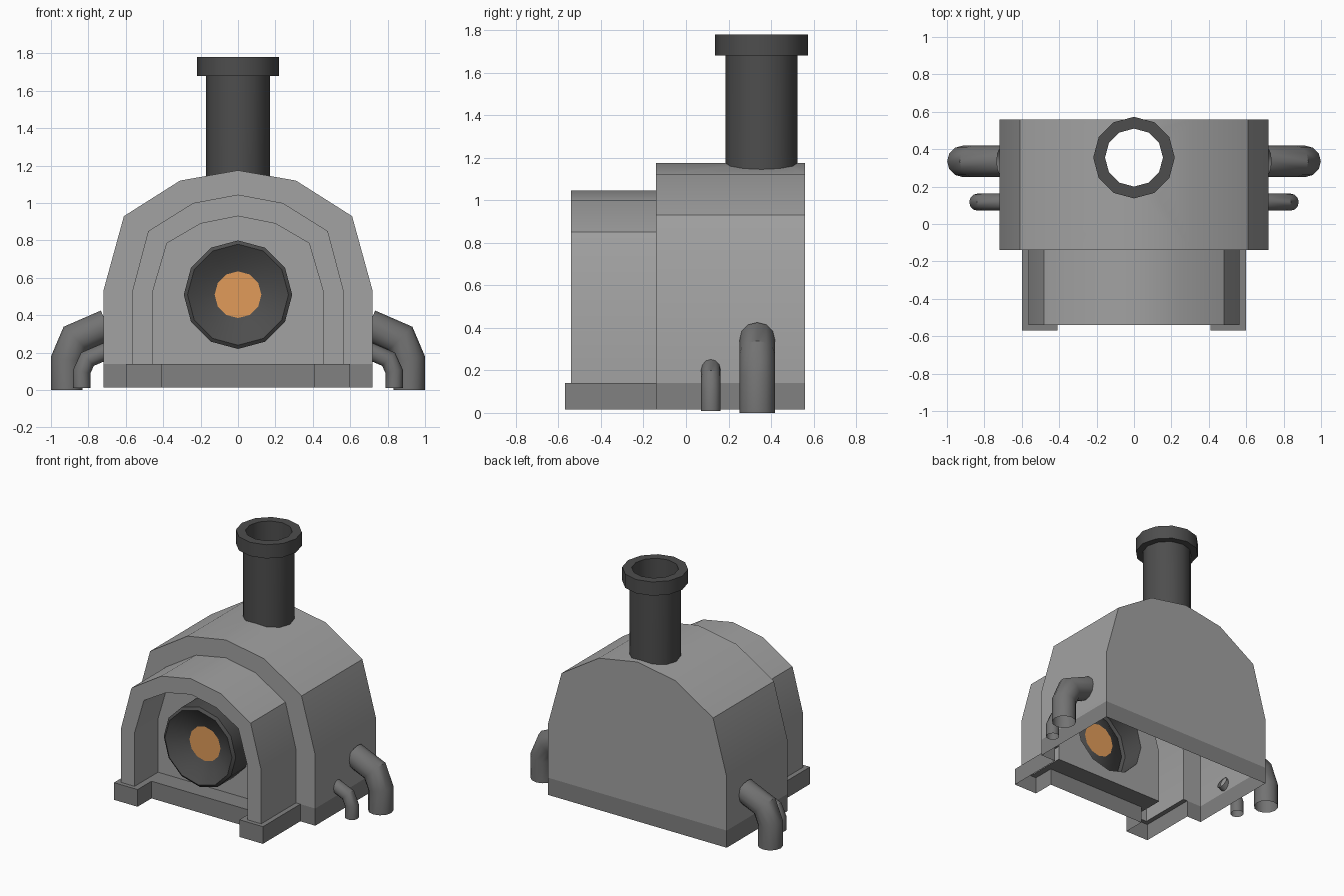
import bpy, math
from mathutils import Vector

if "Cube" in bpy.data.objects:
    bpy.data.objects.remove(bpy.data.objects["Cube"])


def material(name, rgb):
    m = bpy.data.materials.new(name)
    m.diffuse_color = (*rgb, 1)
    m.use_nodes = True
    m.node_tree.nodes["Principled BSDF"].inputs["Base Color"].default_value = m.diffuse_color
    return m


STONE = material("stone", (0.36, 0.36, 0.36))
BASE = material("base_stone", (0.22, 0.22, 0.22))
IRON = material("iron", (0.075, 0.075, 0.075))
PIPE = material("pipe_metal", (0.17, 0.17, 0.17))
GLOW = material("glow", (0.75, 0.33, 0.1))


def make(name, verts, faces, mat):
    """Mesh object with merged points, outward normals and sharp creases."""
    import bmesh
    me = bpy.data.meshes.new(name)
    me.from_pydata([tuple(v) for v in verts], [], faces)
    bm = bmesh.new()
    bm.from_mesh(me)
    bmesh.ops.remove_doubles(bm, verts=bm.verts, dist=0.0005)
    bmesh.ops.recalc_face_normals(bm, faces=bm.faces)
    bm.to_mesh(me)
    bm.free()
    ob = bpy.data.objects.new(name, me)
    bpy.context.collection.objects.link(ob)
    me.materials.append(mat)
    bpy.ops.object.select_all(action='DESELECT')
    ob.select_set(True)
    bpy.context.view_layer.objects.active = ob
    bpy.ops.object.shade_smooth_by_angle(angle=math.radians(35))
    return ob


def loft(rings, closed):
    """Quads between successive rings of equal length."""
    n = len(rings[0])
    verts = [p for r in rings for p in r]
    faces = []
    for k in range(len(rings) - 1):
        for i in range(n if closed else n - 1):
            j = (i + 1) % n
            faces.append((k * n + i, k * n + j, (k + 1) * n + j, (k + 1) * n + i))
    return verts, faces


def arch(half, y):
    """Full arch outline, right foot over the crown to the left foot."""
    full = half + [(-x, z) for x, z in reversed(half[:-1])]
    return [(x, y, z) for x, z in full]


N = 12
ANG = [2 * math.pi * i / N for i in range(N)]
BODY = [(0.72, 0.14), (0.72, 0.53), (0.61, 0.93), (0.31, 1.12), (0, 1.175)]
OUTER = [(0.565, 0.14), (0.565, 0.53), (0.48, 0.85), (0.24, 1.0), (0, 1.045)]
INNER = [(0.455, 0.14), (0.455, 0.53), (0.38, 0.785), (0.20, 0.89), (0, 0.93)]
FRONT, BACK, MOUTH, WALL = -0.14, 0.56, -0.54, -0.27
CHIM_Y, BORE = 0.355, 0.155
BURN_Z, BURN_R = 0.51, 0.29


def roof(x):
    return 1.175 - 0.055 / 0.31 * abs(x)


# Furnace shell: hollow body and back wall, roof open under the chimney
verts, faces = loft([arch(BODY, BACK), arch(BODY, FRONT), arch(OUTER, FRONT)], False)
faces = [f for f in faces if f[:2] not in ((3, 4), (4, 5))]
faces.append(tuple(range(9)))
for s in (1, -1):
    plan = [(0, FRONT), (0.31, FRONT), (0.31, BACK), (0, BACK)]
    plan += [(BORE * math.sin(math.pi * i / 6), CHIM_Y + BORE * math.cos(math.pi * i / 6))
             for i in range(7)]
    faces.append(tuple(range(len(verts), len(verts) + len(plan))))
    verts += [(s * x, y, roof(x)) for x, y in plan]
make("furnace_body", verts, faces, STONE)

# Front arch and the recess inside it
make("front_arch", *loft([arch(OUTER, FRONT), arch(OUTER, MOUTH),
                          arch(INNER, MOUTH), arch(INNER, WALL)], False), STONE)

# Recess wall with a round opening, as two halves
verts, faces = [], []
for s in (1, -1):
    half = [(0, 0.14)] + INNER
    half += [(BURN_R * math.sin(math.pi * i / 6), BURN_Z + BURN_R * math.cos(math.pi * i / 6))
             for i in range(7)]
    faces.append(tuple(range(len(verts), len(verts) + len(half))))
    verts += [(s * x, WALL, z) for x, z in half]
make("recess_wall", verts, faces, STONE)

# Plinth: open-bottomed skirt with two feet, plus the ledge on top
right = [(0.72, BACK), (0.72, FRONT), (0.6, FRONT), (0.6, -0.57), (0.41, -0.57), (0.41, -0.41)]
outline = right + [(-x, y) for x, y in reversed(right)]
verts, faces = loft([[(x, y, z) for x, y in outline] for z in (0.015, 0.14)], True)
gap = [(0.455, WALL), (0.455, MOUTH), (0.565, MOUTH), (0.565, FRONT)]
ledge = outline[2:-2] + [(-x, y) for x, y in reversed(gap)] + gap
faces.append(tuple(range(len(verts), len(verts) + len(ledge))))
verts += [(x, y, 0.14) for x, y in ledge]
make("plinth", verts, faces, BASE)

# Chimney: lower edges follow the roof
prof = [(0.17, None), (0.17, 1.68), (0.218, 1.68), (0.218, 1.78), (BORE, 1.78), (BORE, None)]
rings = [[(r * math.cos(a), CHIM_Y + r * math.sin(a),
           roof(r * math.cos(a)) if z is None else z) for a in ANG] for r, z in prof]
make("chimney", *loft(rings, True), IRON)


# Burner nozzle and glowing disc
def ring_y(r, y):
    return [(r * math.cos(a), y, BURN_Z + r * math.sin(a)) for a in ANG]


prof = [(BURN_R, WALL), (BURN_R, -0.44), (0.27, -0.455), (0.20, -0.41), (0.125, -0.38)]
make("burner_nozzle", *loft([ring_y(*p) for p in prof], True), IRON)
make("burner_glow", ring_y(0.125, -0.38), [tuple(range(N))], GLOW)


# Side pipes: mitred tubes bending down to the ground
def pipe(name, path, y, r, side):
    pts = [Vector((x, 0, z)) for x, z in path]
    rings = []
    for i, p in enumerate(pts):
        a = (p - pts[i - 1]).normalized() if i else (pts[1] - p).normalized()
        b = (pts[i + 1] - p).normalized() if i < len(pts) - 1 else a
        t = (a + b).normalized()
        n = Vector((t.z, 0, -t.x)) / t.dot(a)
        c = [p + n * r * math.cos(w) + Vector((0, y + r * math.sin(w), 0)) for w in ANG]
        rings.append([(side * v.x, v.y, v.z) for v in c])
    make(name, *loft(rings, True), PIPE)


for side, label in ((1, "right"), (-1, "left")):
    pipe("large_pipe_" + label, [(0.70, 0.348), (0.868, 0.275), (0.915, 0.165), (0.915, 0.0)],
         0.335, 0.084, side)
    pipe("small_pipe_" + label, [(0.70, 0.21), (0.805, 0.165), (0.835, 0.10), (0.835, 0.01)],
         0.117, 0.046, side)
